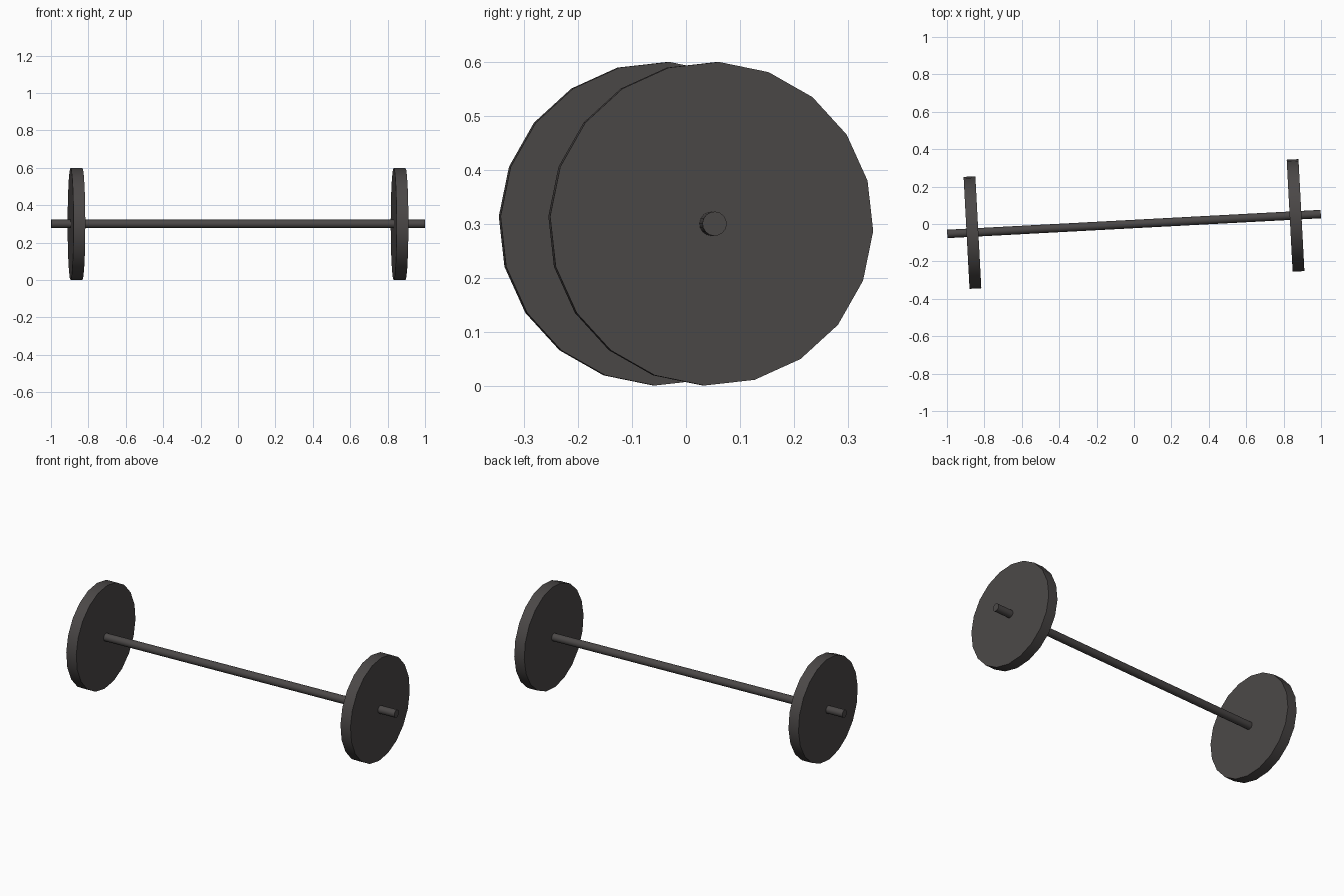
import bpy
import math
from mathutils import Matrix

cube = bpy.data.objects.get("Cube")
if cube:
    bpy.data.objects.remove(cube, do_unlink=True)

# One dark iron colour for everything
iron = bpy.data.materials.new("dark_iron")
iron.use_nodes = True
colour = (0.07, 0.064, 0.063, 1)
iron.diffuse_color = colour
iron.node_tree.nodes["Principled BSDF"].inputs["Base Color"].default_value = colour

# The whole axle is turned slightly about z and rolled about its own axis
HEIGHT = 0.3
frame = (Matrix.Translation((0, 0, HEIGHT))
         @ Matrix.Rotation(math.radians(3.04), 4, "Z")
         @ Matrix.Rotation(math.radians(-2.6), 4, "X"))


def axle_cylinder(name, radius, length, offset, sides):
    """Cylinder lying along the axle, offset from its middle."""
    bpy.ops.mesh.primitive_cylinder_add(vertices=sides, radius=radius, depth=length)
    obj = bpy.context.object
    obj.name = name
    obj.data.transform(frame @ Matrix.Translation((offset, 0, 0))
                       @ Matrix.Rotation(math.pi / 2, 4, "Y"))
    obj.data.materials.append(iron)
    bpy.ops.object.shade_smooth_by_angle(angle=math.radians(30))
    return obj


# Bar, and a plate near each end
axle_cylinder("bar", 0.0225, 2.0, 0, 16)
for side, sign in (("left", 1), ("right", -1)):
    axle_cylinder(side + "_plate", 0.3, 0.063, sign * 0.865, 20)
